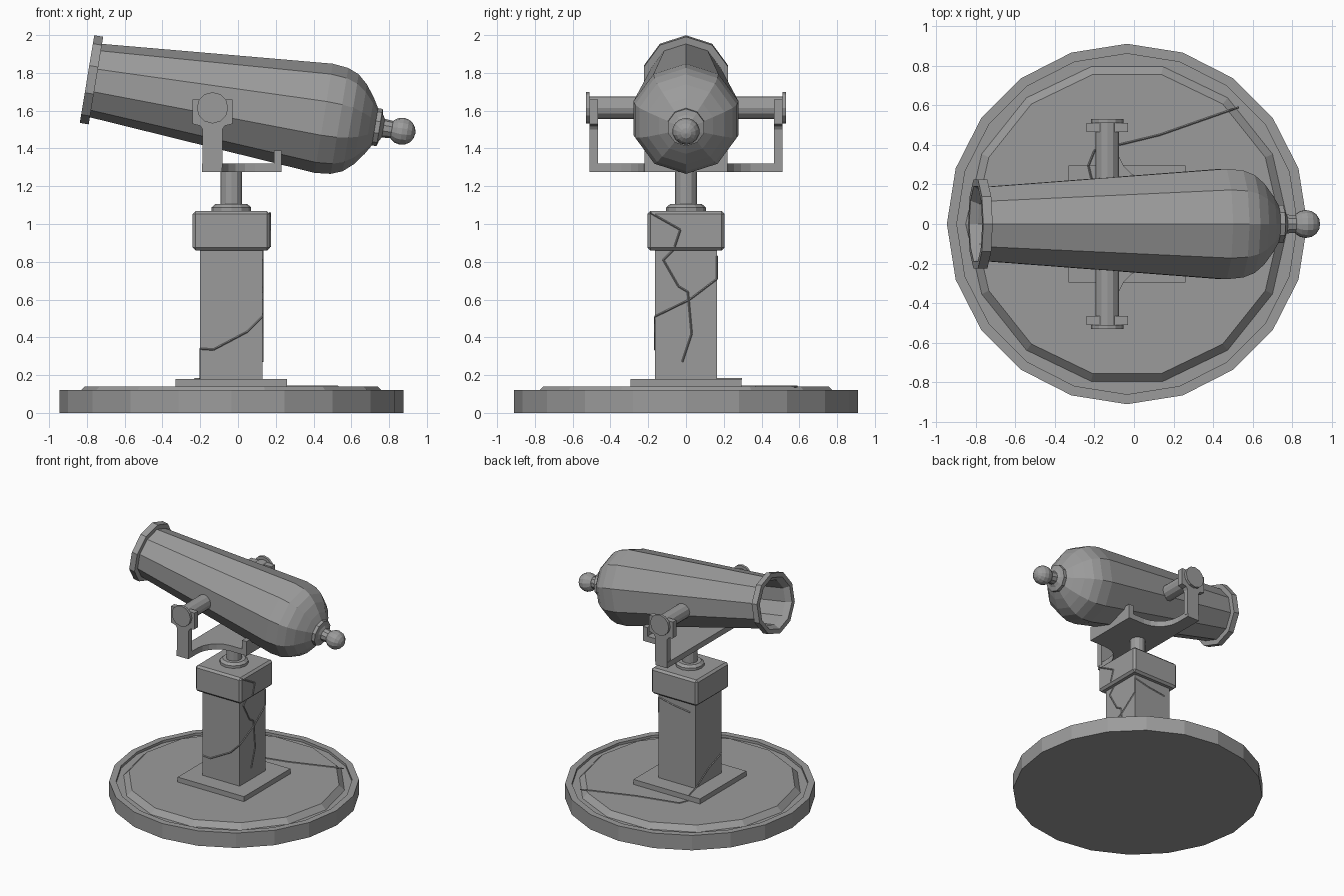
import bpy, bmesh, math
from mathutils import Matrix, Vector

cube = bpy.data.objects.get("Cube")
if cube:
    bpy.data.objects.remove(cube, do_unlink=True)

iron = bpy.data.materials.new("weathered grey")
iron.use_nodes = True
GREY = (0.33, 0.33, 0.33, 1)
iron.diffuse_color = GREY
iron.node_tree.nodes["Principled BSDF"].inputs["Base Color"].default_value = GREY

CX = -0.035   # axis of the stand
TX = -0.135   # x of the trunnions


def finish(name, bm):
    bmesh.ops.remove_doubles(bm, verts=bm.verts, dist=1e-5)
    bmesh.ops.recalc_face_normals(bm, faces=bm.faces)
    mesh = bpy.data.meshes.new(name)
    bm.to_mesh(mesh)
    bm.free()
    mesh.materials.append(iron)
    obj = bpy.data.objects.new(name, mesh)
    bpy.context.collection.objects.link(obj)
    return obj


def box(name, x, y, z, bevel=0):
    bm = bmesh.new()
    bmesh.ops.create_cube(bm, size=1)
    for v in bm.verts:
        v.co = [lo + (c + 0.5) * (hi - lo) for c, (lo, hi) in zip(v.co, (x, y, z))]
    if bevel:
        bmesh.ops.bevel(bm, geom=bm.edges[:], offset=bevel, segments=1, affect='EDGES')
    return finish(name, bm)


def lathe(name, profile, sides, matrix):
    """Spin (radius, height) points round local z, starting at local x."""
    bm = bmesh.new()
    verts = [bm.verts.new((r, 0, h)) for r, h in profile]
    edges = [bm.edges.new(pair) for pair in zip(verts, verts[1:])]
    bmesh.ops.spin(bm, geom=verts + edges, cent=(0, 0, 0), axis=(0, 0, 1),
                   angle=math.tau, steps=sides, use_duplicate=False)
    bm.transform(matrix)
    return finish(name, bm)


def prism(name, outline, vector):
    """Extrude a flat outline along a vector."""
    bm = bmesh.new()
    face = bm.faces.new([bm.verts.new(p) for p in outline])
    out = bmesh.ops.extrude_face_region(bm, geom=[face], use_keep_orig=True)
    moved = [g for g in out["geom"] if isinstance(g, bmesh.types.BMVert)]
    bmesh.ops.translate(bm, verts=moved, vec=vector)
    return finish(name, bm)


def crack(name, points):
    """Hairline raised along a jagged path."""
    bm = bmesh.new()
    for a, b in zip(points, points[1:]):
        a, b = Vector(a), Vector(b)
        d = b - a
        m = Matrix.Translation((a + b) / 2) @ d.to_track_quat('Z', 'Y').to_matrix().to_4x4()
        bmesh.ops.create_cone(bm, cap_ends=True, segments=4, radius1=0.005,
                              radius2=0.005, depth=d.length, matrix=m)
    return finish(name, bm)


# Round base: rim with a groove, and a chamfered floor plate
stand = Matrix.Translation((CX, 0, 0))
lathe("base_disc", [(0, 0), (0.91, 0), (0.91, 0.12), (0.86, 0.12), (0.86, 0.1), (0, 0.1)], 20, stand)
lathe("floor_plate", [(0, 0.09), (0.815, 0.09), (0.815, 0.1), (0.775, 0.14), (0, 0.14)], 14, stand)

# Pillar
for name, half, z, bevel in (("pillar_foot", 0.295, (0.135, 0.18), 0),
                             ("pillar_shaft", 0.165, (0.18, 0.88), 0),
                             ("pillar_cap", 0.205, (0.86, 1.068), 0.016)):
    box(name, (CX - half, CX + half), (-half, half), z, bevel)

# Swivel flange and post
lathe("swivel", [(0, 1.06), (0.105, 1.06), (0.105, 1.088), (0.085, 1.105), (0.057, 1.105),
                 (0.057, 1.28), (0, 1.28)], 12, stand)

# Yoke plate: cross arm with filleted tongue towards the breech
half = []
X0, X1, X2, R = -0.19, -0.085, 0.23, 0.175
half += [(X0, 0.51), (X1, 0.51)]
for i in range(6):
    a = math.radians(18 * i)
    half.append((X1 + R * (1 - math.cos(a)), 0.22 + R * (1 - math.sin(a))))
half.append((X2, 0.22))
outline = half + [(x, -y) for x, y in reversed(half)]
prism("yoke_plate", [(x, y, 1.275) for x, y in outline], (0, 0, 0.045))
box("yoke_rear_lip", (0.19, X2), (-0.22, 0.22), (1.315, 1.39))

# Posts, trunnions and end discs on both sides
post = [(0.052, 1.3), (0.052, 1.5), (0.065, 1.52), (0.105, 1.53), (0.105, 1.66)]
for side, s in (("left", 1), ("right", -1)):
    shape = post + [(-x, z) for x, z in reversed(post)]
    prism(side + "_post", [(TX + x, s * 0.465, z) for x, z in shape], (0, s * 0.045, 0))
    across = Matrix.Translation((TX, 0, 1.615)) @ Matrix.Rotation(-s * math.pi / 2, 4, 'X')
    lathe(side + "_trunnion", [(0, 0.1), (0.06, 0.1), (0.06, 0.51), (0.083, 0.51),
                               (0.083, 0.53), (0, 0.53)], 12, across)

# Barrel: local z runs from the knob to the muzzle, local x points up
tilt = math.radians(9.4)
axis = Vector((-math.cos(tilt), 0, math.sin(tilt)))
up = Vector((math.sin(tilt), 0, math.cos(tilt)))
barrel = Matrix((up, axis.cross(up), axis)).transposed().to_4x4()
barrel.translation = (0.868, 0, 1.491)
lathe("barrel", [(0, 0.14), (0.1, 0.145), (0.15, 0.175), (0.214, 0.223), (0.26, 0.275),
                 (0.284, 0.335), (0.293, 0.42), (0.197, 1.642), (0.235, 1.642),
                 (0.235, 1.69), (0.2, 1.69), (0.172, 1.65), (0.165, 0.95), (0, 0.95)], 10, barrel)
lathe("breech_collar", [(0, 0.16), (0.1, 0.16), (0.1, 0.12), (0.07, 0.112), (0.05, 0.1),
                        (0.045, 0.04), (0, 0.04)], 10, barrel)
knob = [(0.072 * math.sin(math.pi * i / 8), -0.072 * math.cos(math.pi * i / 8)) for i in range(9)]
lathe("breech_knob", knob, 14, barrel)

# Hairline cracks in the masonry
E, W, F, B = 0.13, -0.2, -0.165, 0.165
crack("crack_cap", [(0.17, -0.19, 1.06), (0.17, -0.03, 0.97), (0.17, -0.06, 0.88)])
crack("crack_east", [(E, -0.06, 0.87), (E, -0.12, 0.81), (E, -0.04, 0.67), (E, 0.01, 0.64),
                     (E, 0.03, 0.42), (E, -0.02, 0.27)])
crack("crack_round", [(-0.15, B, 0.78), (0, B, 0.8), (E, B, 0.83), (E, B, 0.71), (E, 0.02, 0.6),
                      (E, F, 0.51), (0.05, F, 0.43), (-0.13, F, 0.335), (W, F, 0.34),
                      (W, 0, 0.28), (W, B, 0.18), (-0.23, 0.295, 0.18)])
crack("crack_floor", [(-0.23, 0.295, 0.14), (-0.2, 0.37, 0.14), (0.13, 0.45, 0.14), (0.53, 0.59, 0.14)])
